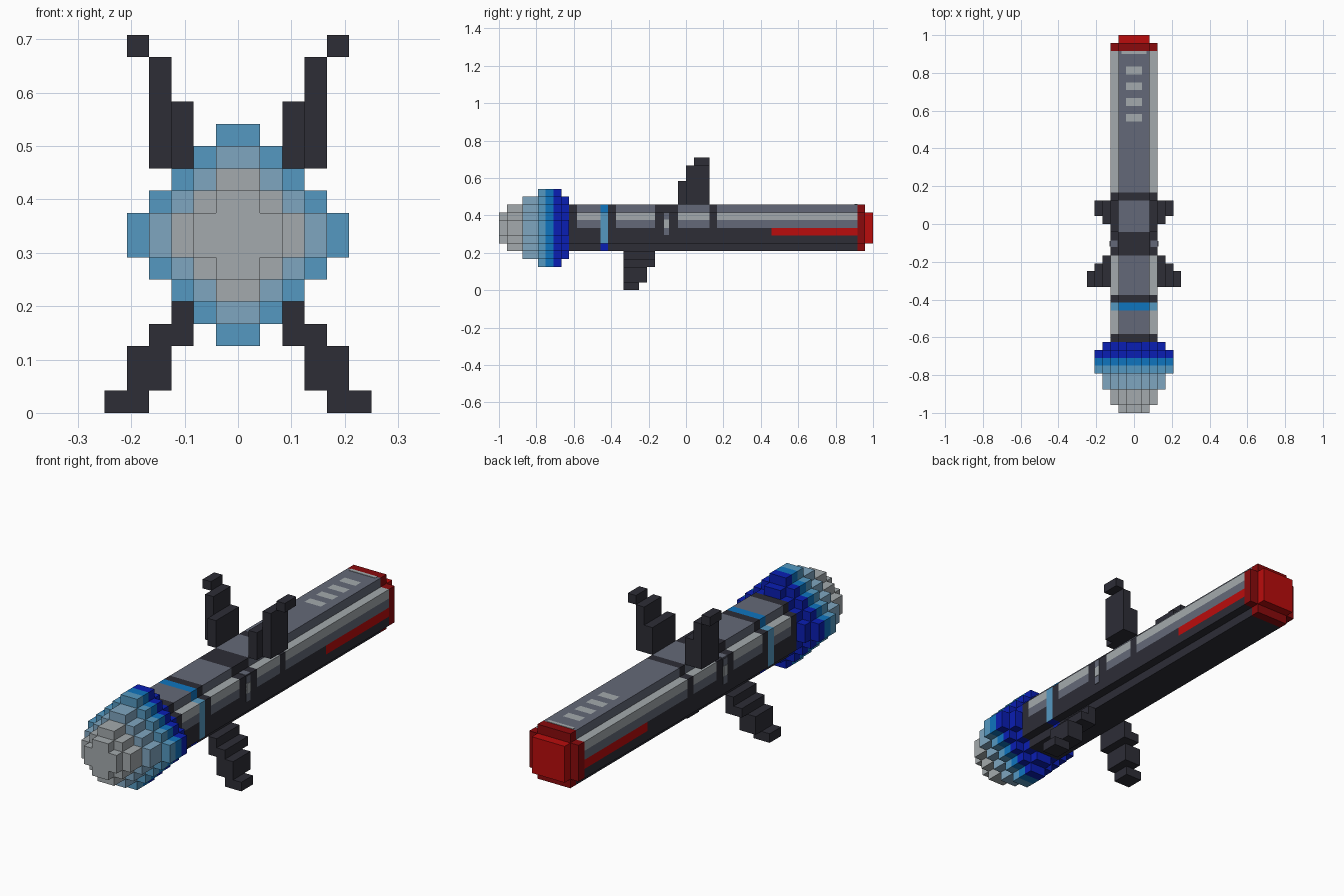
import bpy
import bmesh

cube = bpy.data.objects.get("Cube")
if cube:
    bpy.data.objects.remove(cube)

U = 1 / 24      # one block
AXIS = 8        # height of the tube axis, in blocks


def material(name, rgb):
    linear = [(c / 255 / 12.92) if c < 11 else ((c / 255 + 0.055) / 1.055) ** 2.4 for c in rgb]
    m = bpy.data.materials.new(name)
    m.use_nodes = True
    m.diffuse_color = (*linear, 1)
    m.node_tree.nodes["Principled BSDF"].inputs["Base Color"].default_value = (*linear, 1)
    return m


COLOURS = {
    "charcoal": (45, 45, 54), "slate": (100, 105, 120), "pale_grey": (164, 170, 173),
    "steel_blue": (127, 166, 192), "sky_blue": (85, 153, 193), "bright_blue": (15, 117, 191),
    "navy": (10, 30, 180), "red": (186, 12, 12), "dark_red": (138, 10, 12),
}
MATS = {name: material(name, rgb) for name, rgb in COLOURS.items()}
NAMES = list(COLOURS)


def loft(name, quarter, stations, colour):
    """Sweep a four-fold profile along the tube; colour(x, y, z) names each face's colour."""
    ring = [(x, z) for x, z in quarter]
    for _ in range(3):
        quarter = [(-z, x) for x, z in quarter]
        ring += quarter
    bm = bmesh.new()
    rows = [[bm.verts.new((x * U, (y - 24) * U, (z + AXIS) * U)) for x, z in ring] for y in stations]
    n = len(ring)
    for a, b in zip(rows, rows[1:]):
        for i in range(n):
            k = (i + 1) % n
            bm.faces.new((a[i], a[k], b[k], b[i]))
    bm.faces.new(rows[0][::-1])
    bm.faces.new(rows[-1])
    bmesh.ops.recalc_face_normals(bm, faces=bm.faces)
    for f in bm.faces:
        c = f.calc_center_median()
        f.material_index = NAMES.index(colour(c.x / U, c.y / U + 24, c.z / U - AXIS))
    finish(name, bm, NAMES)


def finish(name, bm, colours):
    mesh = bpy.data.meshes.new(name)
    bm.to_mesh(mesh)
    bm.free()
    for c in colours:
        mesh.materials.append(MATS[c])
    obj = bpy.data.objects.new(name, mesh)
    bpy.context.collection.objects.link(obj)


def boxes(name, colour, spans):
    """Boxes given as (x0, x1, y0, y1, z0, z1) in blocks, joined in one object."""
    bm = bmesh.new()
    for x0, x1, y0, y1, z0, z1 in spans:
        x0, x1 = min(x0, x1), max(x0, x1)
        for v in bmesh.ops.create_cube(bm, size=1)["verts"]:
            v.co = ((x1 if v.co.x > 0 else x0) * U,
                    ((y1 if v.co.y > 0 else y0) - 24) * U,
                    (z1 if v.co.z > 0 else z0) * U)
    finish(name, bm, [colour])


# Rounded head: stepped diamond slices
HEAD = [("head_tip", 2, 0, 1, "pale_grey"), ("head_front", 3, 1, 3, "pale_grey"),
        ("head_shoulder", 4, 3, 5, "steel_blue"), ("head_band_front", 5, 5, 6, "sky_blue"),
        ("head_band_middle", 5, 6, 7, "bright_blue"), ("head_band_back", 5, 7, 8, "navy"),
        ("head_back", 4, 8, 9, "navy")]
for name, r, y0, y1, col in HEAD:
    stair = [(r - k, k + s) for k in range(r) for s in (0, 1)]
    loft(name, stair, (y0, y1), lambda x, y, z, col=col: col)


# Tube: windows, ring, stripe and rear rim coloured by position
def tube_colour(x, y, z):
    if y > 46:
        return "dark_red"
    slot = int(y)
    if slot == 13:
        return ("charcoal" if z < -2.9 else "navy" if z < -1.9 else
                "sky_blue" if z < 2.1 else "bright_blue")
    if slot >= 35 and -1 < z < 0 and abs(x) > 2.9:
        return "red"
    if z < 0 or slot in (9, 14, 20, 21, 22, 27):
        return "charcoal"
    if z > 2.9 and abs(x) < 1 and slot in (37, 39, 41, 43):
        return "pale_grey"
    return "pale_grey" if 1 < z < 2.1 else "slate"


loft("tube", [(3, 0), (3, 1), (3, 2), (2, 2), (2, 3), (1, 3)], range(9, 48), tube_colour)

# Rear cap and top end mark
boxes("rear_cap", "red", [(-2, 2, 47, 48, 6, 10)])
boxes("top_end_mark", "pale_grey", [(-1.6, 1.6, 45.6, 46, 10.95, 11.05)])

# Slit windows, upper fins and lower legs on both sides
for side, s in (("left", 1), ("right", -1)):
    boxes(side + "_slit", "slate", [(2.95 * s, 3.06 * s, 21.15, 21.85, 7.1, 9.9),
                                    (2.1 * s, 3 * s, 21.1, 21.9, 9.95, 10.06)])
    boxes(side + "_slit_glint", "pale_grey", [(2.95 * s, 3.1 * s, 21.15, 21.85, 8, 9.1)])
    boxes(side + "_upper_fin", "charcoal", [(2 * s, 3 * s, 23, 27, 11, 14),
                                            (3 * s, 4 * s, 24, 27, 11, 16),
                                            (4 * s, 5 * s, 25, 27, 16, 17)])
    boxes(side + "_lower_leg", "charcoal", [(2 * s, 3 * s, 16, 20, 3, 5),
                                            (3 * s, 4 * s, 16, 20, 3, 4),
                                            (3 * s, 5 * s, 16, 19, 1, 3),
                                            (4 * s, 6 * s, 16, 18, 0, 1)])
